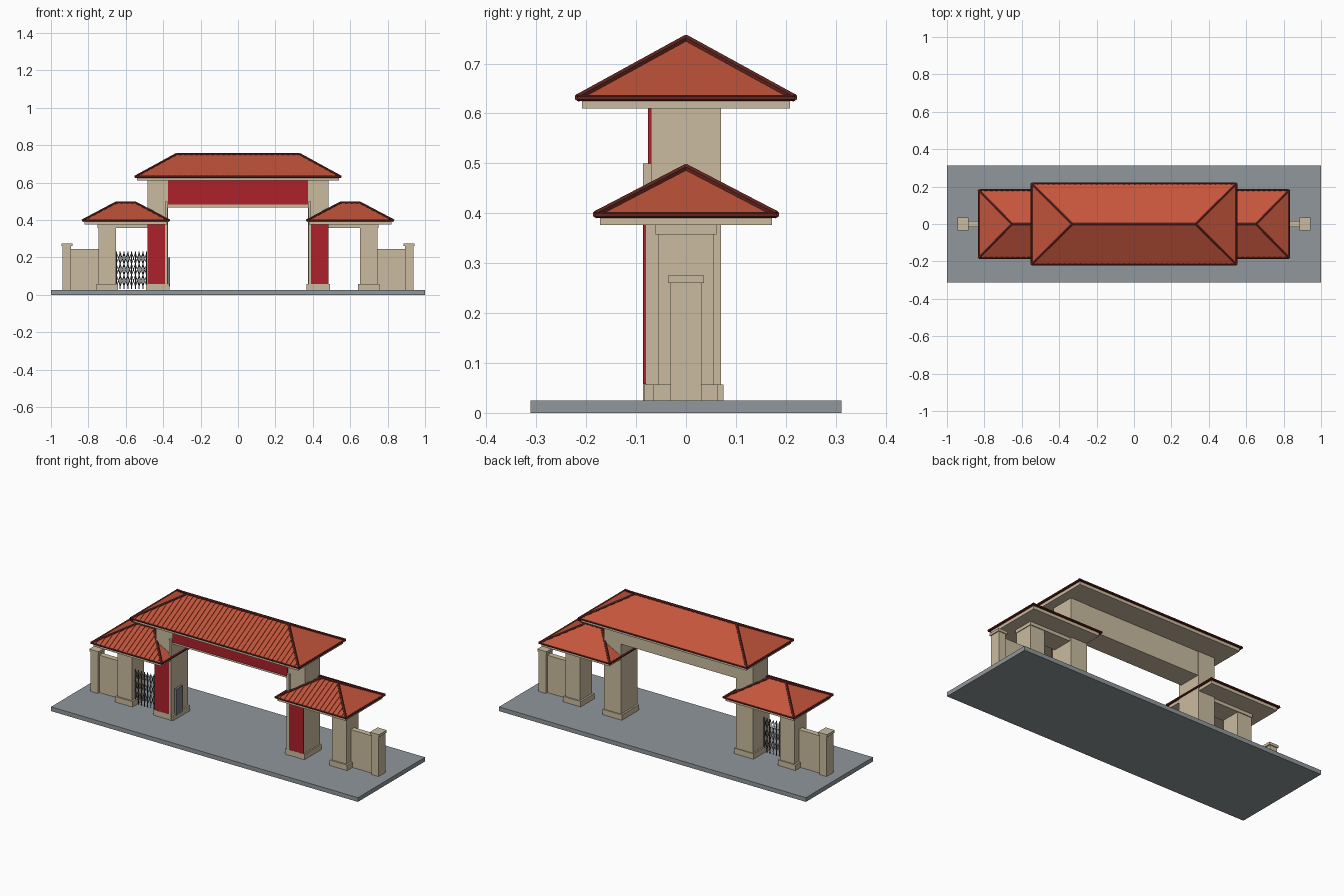
import bpy, bmesh
from mathutils import Vector

if "Cube" in bpy.data.objects:
    bpy.data.objects.remove(bpy.data.objects["Cube"], do_unlink=True)


def material(name, r, g, b):
    m = bpy.data.materials.new(name)
    m.use_nodes = True
    m.diffuse_color = (r, g, b, 1)
    m.node_tree.nodes["Principled BSDF"].inputs["Base Color"].default_value = (r, g, b, 1)
    return m


STONE = material("sandstone", 0.59, 0.50, 0.35)
RED = material("red panel", 0.42, 0.015, 0.025)
TILE = material("terracotta tile", 0.55, 0.09, 0.045)
CAP = material("dark ridge cap", 0.13, 0.018, 0.013)
PAVING = material("grey paving", 0.28, 0.31, 0.33)
STEEL = material("dark steel", 0.06, 0.068, 0.075)
BOX = material("grey cabinet", 0.19, 0.21, 0.23)


def finish(name, bm, mat):
    bmesh.ops.recalc_face_normals(bm, faces=bm.faces)
    mesh = bpy.data.meshes.new(name)
    bm.to_mesh(mesh)
    bm.free()
    mesh.materials.append(mat)
    ob = bpy.data.objects.new(name, mesh)
    bpy.context.collection.objects.link(ob)
    return ob


def box(name, x, y, z, mat):
    """Box from its (min, max) range on each axis."""
    bm = bmesh.new()
    bmesh.ops.create_cube(bm, size=1)
    for v in bm.verts:
        v.co = [r[0] + (c + 0.5) * (r[1] - r[0]) for c, r in zip(v.co, (x, y, z))]
    return finish(name, bm, mat)


def rod(bm, a, b, radius, sides=6):
    """Add a straight rod between two points."""
    a, b = Vector(a), Vector(b)
    d = b - a
    mat = d.to_track_quat("Z", "Y").to_matrix().to_4x4()
    mat.translation = (a + b) / 2
    bmesh.ops.create_cone(bm, cap_ends=True, segments=sides, radius1=radius,
                          radius2=radius, depth=d.length, matrix=mat)


def hip_roof(name, cx, length, width, ridge, eave_z, ridge_z, strips):
    """Hipped roof: half length, half width, half ridge, stepped tile courses."""
    rise, step = ridge_z - eave_z, 0.004

    # plain hip ends and soffit
    bm = bmesh.new()
    corner = {(i, j): bm.verts.new((cx + i * length, j * width, eave_z))
              for i in (-1, 1) for j in (-1, 1)}
    for i in (-1, 1):
        peak = bm.verts.new((cx + i * ridge, 0, ridge_z))
        bm.faces.new((corner[i, -1], corner[i, 1], peak))
    bm.faces.new([corner[k] for k in ((-1, -1), (-1, 1), (1, 1), (1, -1))])

    # long slopes, each tile strip lifting towards one edge
    def edge(x, lift, side):
        t = min(1, (length - abs(x)) / (length - ridge))
        return [bm.verts.new((cx + x, side * width * (1 - s), eave_z + rise * s + lift))
                for s in (0, t)]

    pitch = 2 * length / strips
    for side in (-1, 1):
        for n in range(strips):
            x0 = -length + n * pitch
            low, high = edge(x0, 0, side), edge(x0 + pitch, step, side)
            drop = edge(x0 + pitch, 0, side)
            bm.faces.new((low[0], high[0], high[1], low[1]))
            bm.faces.new((high[0], drop[0], drop[1], high[1]))
            bm.faces.new((low[0], drop[0], high[0]))
    finish(name + "_tiles", bm, TILE)

    # ridge, hip and eave caps
    bm = bmesh.new()
    rod(bm, (cx - ridge, 0, ridge_z), (cx + ridge, 0, ridge_z), 0.008)
    for i in (-1, 1):
        rod(bm, (cx + i * length, -width, eave_z), (cx + i * length, width, eave_z), 0.006)
        rod(bm, (cx - length, i * width, eave_z), (cx + length, i * width, eave_z), 0.006)
        for j in (-1, 1):
            rod(bm, (cx + i * length, j * width, eave_z), (cx + i * ridge, 0, ridge_z), 0.008)
    finish(name + "_caps", bm, CAP)

    # eave slab
    inset = 0.009
    box(name + "_eave_slab", (cx - length + inset, cx + length - inset),
        (inset - width, width - inset), (eave_z - 0.021, eave_z - 0.003), STONE)


GROUND = 0.025
box("paving_slab", (-1, 1), (-0.312, 0.312), (0, GROUND), PAVING)

# central span
box("main_beam", (-0.376, 0.376), (-0.068, 0.068), (0.468, 0.612), STONE)
box("sign_panel", (-0.375, 0.375), (-0.076, -0.068), (0.482, 0.612), RED)
hip_roof("main_roof", 0, 0.548, 0.217, 0.33, 0.631, 0.75, 38)

for side, s in (("left", 1), ("right", -1)):
    def part(name, x, y, z, mat=STONE):
        return box(side + "_" + name, sorted((s * x[0], s * x[1])), y, z, mat)

    # main pillar with its red front panel
    part("main_pillar", (0.375, 0.484), (-0.07, 0.07), (GROUND, 0.612))
    part("pillar_facing", (0.378, 0.484), (-0.08, -0.069), (GROUND, 0.385))
    part("main_plinth", (0.365, 0.492), (-0.084, 0.075), (GROUND, 0.057))
    part("pillar_trim", (0.376, 0.391), (-0.086, -0.069), (GROUND, 0.5))
    part("red_panel", (0.391, 0.485), (-0.085, -0.08), (0.058, 0.378), RED)

    # side passage
    part("outer_pillar", (0.652, 0.746), (-0.056, 0.056), (GROUND, 0.38))
    part("outer_plinth", (0.642, 0.757), (-0.065, 0.063), (GROUND, 0.057))
    part("side_beam", (0.48, 0.75), (-0.061, 0.061), (0.357, 0.38))
    hip_roof(side + "_side_roof", s * 0.6, 0.23, 0.181, 0.052, 0.397, 0.491, 16)

    # boundary wall and end post
    part("boundary_wall", (0.74, 0.9), (-0.016, 0.016), (GROUND, 0.245))
    part("end_post", (0.892, 0.938), (-0.031, 0.031), (GROUND, 0.262))
    part("post_cap", (0.884, 0.944), (-0.036, 0.036), (0.26, 0.275))

# folding lattice gate in the right passage
bm = bmesh.new()
x0, x1, y, bays = -0.65, -0.488, -0.028, 8
bay = (x1 - x0) / bays
for n in range(bays + 1):
    x = x0 + n * bay
    rod(bm, (x, y, 0.03), (x, y, 0.232), 0.0028, 4)
    if n < bays:
        for k in range(3):
            z = 0.045 + k * 0.06
            rod(bm, (x, y - 0.003, z), (x + bay, y - 0.003, z + 0.06), 0.0018, 4)
            rod(bm, (x, y + 0.003, z + 0.06), (x + bay, y + 0.003, z), 0.0018, 4)
finish("folding_gate", bm, STEEL)

# control cabinet on the inner side of the right pillar
box("control_cabinet", (-0.378, -0.363), (-0.055, 0.005), (0.045, 0.2), BOX)
